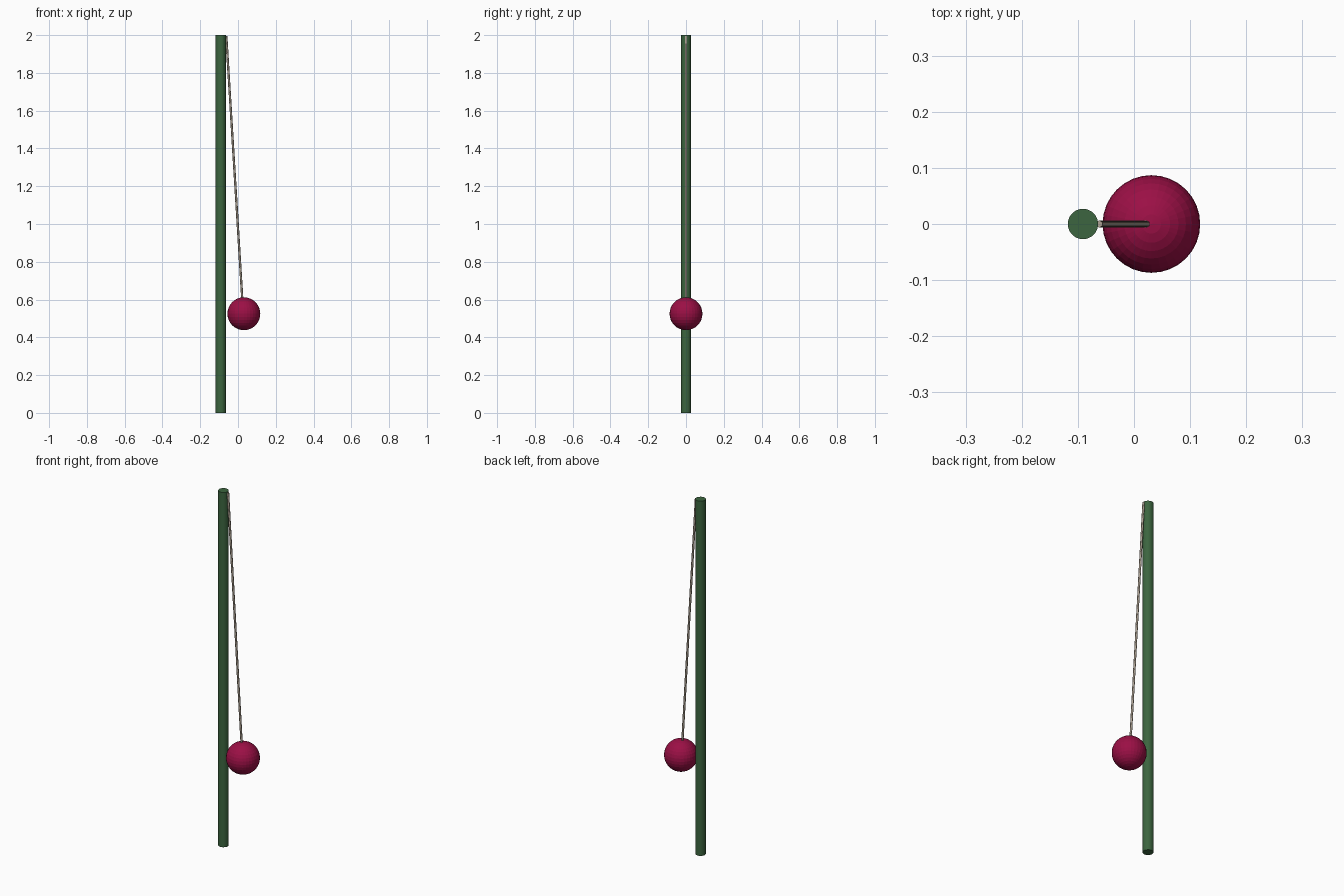
import bpy
from mathutils import Vector

if "Cube" in bpy.data.objects:
    bpy.data.objects.remove(bpy.data.objects["Cube"])


def paint(obj, name, color):
    mat = bpy.data.materials.new(name)
    mat.diffuse_color = (*color, 1)
    mat.use_nodes = True
    mat.node_tree.nodes["Principled BSDF"].inputs["Base Color"].default_value = mat.diffuse_color
    obj.data.materials.append(mat)


def rod(name, start, end, radius, sides):
    """Capped cylinder running between two points."""
    start, end = Vector(start), Vector(end)
    axis = end - start
    bpy.ops.mesh.primitive_cylinder_add(
        vertices=sides, radius=radius, depth=axis.length,
        location=(start + end) / 2,
        rotation=axis.to_track_quat('Z', 'Y').to_euler())
    obj = bpy.context.object
    obj.name = name
    return obj


# Upright pole
pole = rod("pole", (-0.091, 0, 0), (-0.091, 0, 2), 0.027, 32)
paint(pole, "pole_green", (0.045, 0.13, 0.05))

# Rope slanting from the pole top into the ball
rope = rod("rope", (0.024, 0, 0.58), (-0.062, 0, 1.995), 0.006, 16)
paint(rope, "rope_tan", (0.42, 0.36, 0.29))

# Hanging ball
bpy.ops.mesh.primitive_uv_sphere_add(segments=32, ring_count=16, radius=0.087,
                                     location=(0.031, 0, 0.525))
ball = bpy.context.object
ball.name = "ball"
paint(ball, "ball_crimson", (0.33, 0.005, 0.06))
